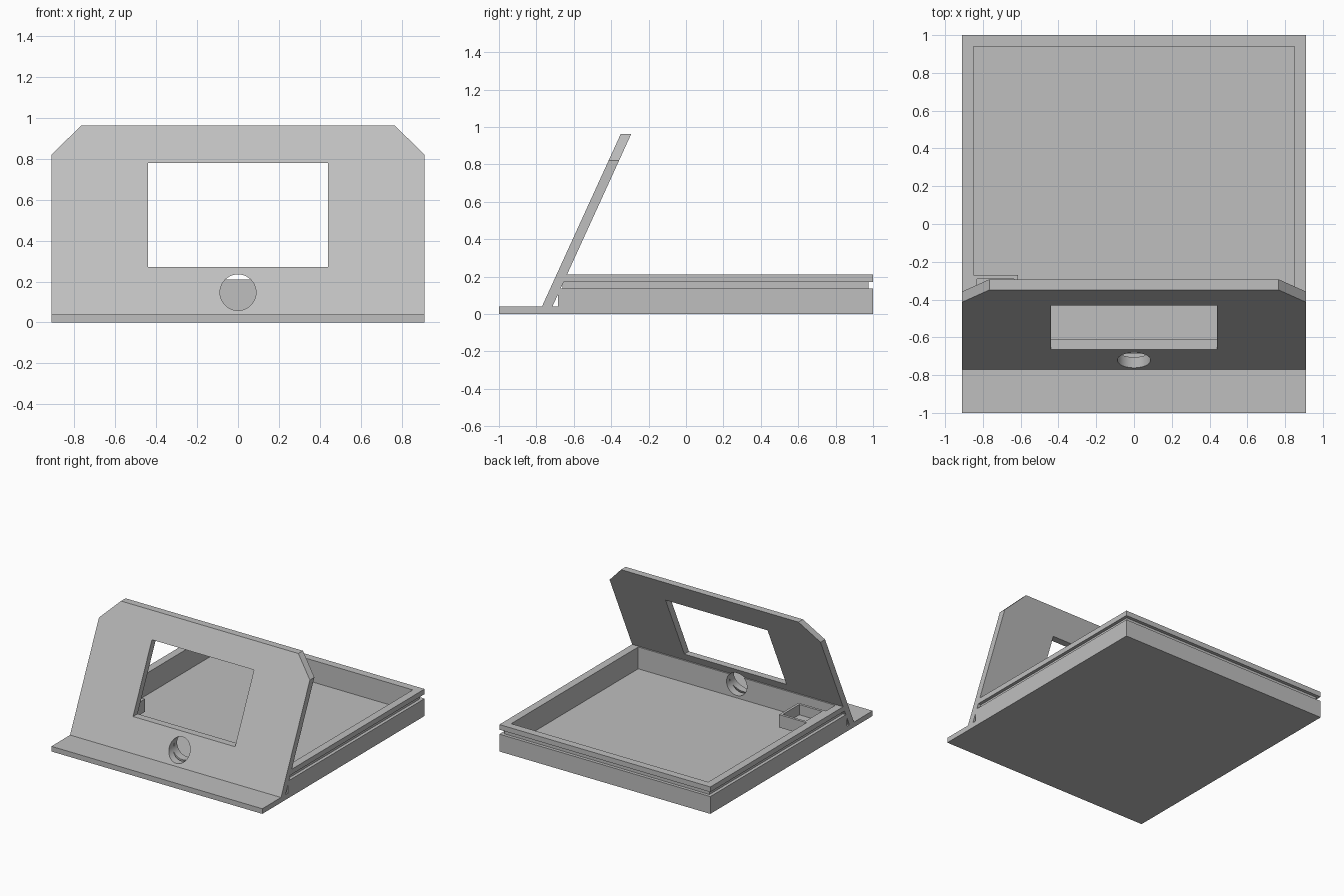
import bpy, bmesh, math

default_cube = bpy.data.objects.get("Cube")
if default_cube:
    bpy.data.objects.remove(default_cube, do_unlink=True)

grey = bpy.data.materials.new("plain_grey")
grey.use_nodes = True
COLOUR = (0.52, 0.52, 0.52, 1)
grey.diffuse_color = COLOUR
grey.node_tree.nodes["Principled BSDF"].inputs["Base Color"].default_value = COLOUR

HALF = 0.91            # half width of the whole model
LIP = 0.04             # thickness of plate and tray floor
WALL_Y = -0.685        # outer front of the tray
LEAN = 0.4565          # backward lean of the panel per unit height


def finish(name, bm):
    bmesh.ops.recalc_face_normals(bm, faces=bm.faces)
    mesh = bpy.data.meshes.new(name)
    bm.to_mesh(mesh)
    bm.free()
    mesh.materials.append(grey)
    obj = bpy.data.objects.new(name, mesh)
    bpy.context.collection.objects.link(obj)
    return obj


def rect_loft(name, x0, x1, y0, y1, profile):
    """Closed solid from rectangular loops given as (inset, height)."""
    bm = bmesh.new()
    loops = []
    for i, z in profile:
        corners = [(x0 + i, y0 + i), (x1 - i, y0 + i), (x1 - i, y1 - i), (x0 + i, y1 - i)]
        loops.append([bm.verts.new((x, y, z)) for x, y in corners])
    for a, b in zip(loops, loops[1:]):
        for k in range(4):
            n = (k + 1) % 4
            bm.faces.new((a[k], a[n], b[n], b[k]))
    bm.faces.new(loops[0])
    bm.faces.new(loops[-1])
    return finish(name, bm)


def cut(obj, cutter):
    mod = obj.modifiers.new("opening", 'BOOLEAN')
    mod.operation = 'DIFFERENCE'
    mod.solver = 'EXACT'
    mod.object = cutter
    cutter.hide_render = True
    cutter.display_type = 'WIRE'


# Front lip of the ground plate
rect_loft("front_lip", -HALF, HALF, -1, WALL_Y, [(0, 0), (0, LIP)])

# Tray with a groove running around the outside
tray = rect_loft("tray", -HALF, HALF, WALL_Y, 1, [
    (0, 0), (0, 0.135), (0.025, 0.135), (0.025, 0.17),
    (0, 0.17), (0, 0.21), (0.06, 0.21), (0.06, LIP)])

# Small open pocket hung in the front corner of the tray
rect_loft("corner_pocket", -0.85, -0.614, -0.51, -0.27, [
    (0, 0.11), (0, 0.21), (0.02, 0.21), (0.02, 0.13)])

# Leaning panel with clipped top corners
bm = bmesh.new()
right_half = [(HALF, LIP), (HALF, 0.82), (0.765, 0.963)]
outline = right_half + [(-x, z) for x, z in reversed(right_half)]
face = bm.faces.new([bm.verts.new((x, -0.77 + (z - LIP) * LEAN, z)) for x, z in outline])
extruded = bmesh.ops.extrude_face_region(bm, geom=[face])["geom"]
bmesh.ops.translate(bm, vec=(0, 0.056, 0),
                    verts=[v for v in extruded if isinstance(v, bmesh.types.BMVert)])
panel = finish("leaning_panel", bm)

# Window opening
cut(panel, rect_loft("window_cutter", -0.44, 0.44, -0.95, -0.1, [(0, 0.27), (0, 0.78)]))

# Round hole through panel and tray wall
bpy.ops.mesh.primitive_cylinder_add(vertices=48, radius=0.088, depth=0.5,
                                    location=(0, -0.7, 0.147),
                                    rotation=(math.pi / 2, 0, 0))
hole = bpy.context.object
hole.name = "round_hole_cutter"
hole.data.materials.append(grey)
cut(panel, hole)
cut(tray, hole)

# Apply the openings and drop the cutters
for obj in (panel, tray):
    bpy.ops.object.select_all(action='DESELECT')
    obj.select_set(True)
    bpy.context.view_layer.objects.active = obj
    for mod in list(obj.modifiers):
        bpy.ops.object.modifier_apply(modifier=mod.name)
    bpy.ops.object.shade_smooth_by_angle(angle=math.radians(30))
for name in ("window_cutter", "round_hole_cutter"):
    bpy.data.objects.remove(bpy.data.objects[name], do_unlink=True)
